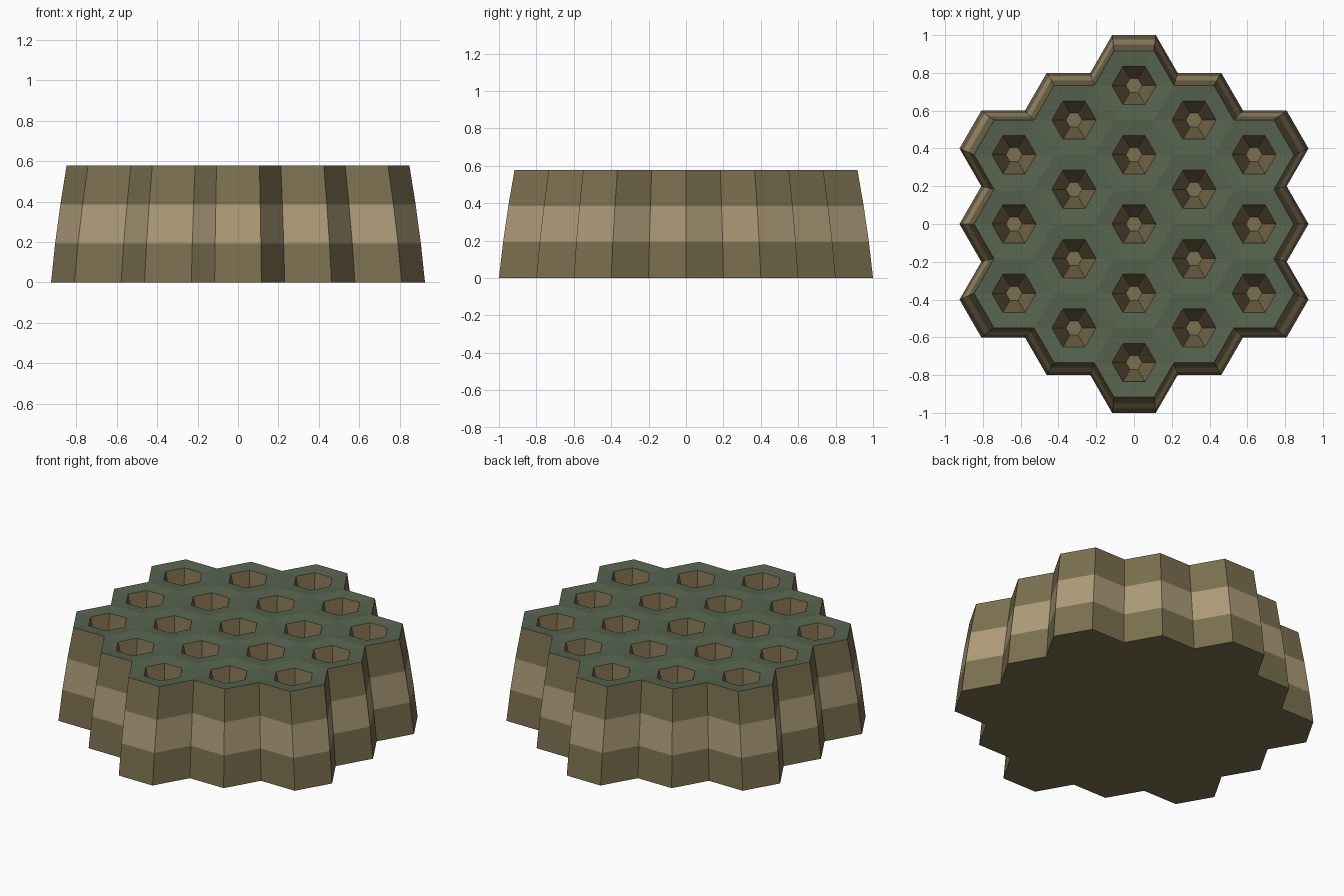
import bpy, bmesh, math
from mathutils import Vector

if "Cube" in bpy.data.objects:
    bpy.data.objects.remove(bpy.data.objects["Cube"])

APOTHEM = 0.2
SIDE = 2 * APOTHEM / math.sqrt(3)
HEIGHT = 0.577
# height and outline scale of each wall ring
RINGS = [(0, 1.0), (HEIGHT / 3, 0.978), (HEIGHT * 2 / 3, 0.95), (HEIGHT, 0.917)]
TOP = RINGS[-1][1]


def material(name, rgb):
    m = bpy.data.materials.new(name)
    m.diffuse_color = (*[(c / 255) ** 2.2 for c in rgb], 1)
    m.use_nodes = True
    m.node_tree.nodes["Principled BSDF"].inputs["Base Color"].default_value = m.diffuse_color
    return m


MATS = [material("olive_brown", (122, 111, 80)), material("tan", (172, 154, 120)),
        material("moss_green", (88, 100, 80)), material("burrow_brown", (122, 108, 78))]

# nineteen cells: columns of 3, 4, 5, 4, 3
CELLS = [(1.5 * SIDE * col, APOTHEM * (2 * row - (4 - abs(col))))
         for col in range(-2, 3) for row in range(5 - abs(col))]


def hexagon(bm, centre, radius, z):
    return [bm.verts.new((centre[0] + radius * math.cos(k * math.pi / 3),
                          centre[1] + radius * math.sin(k * math.pi / 3), z)) for k in range(6)]


def bridge(bm, a, b, mat):
    for k in range(6):
        j = (k + 1) % 6
        bm.faces.new((a[k], a[j], b[j], b[k])).material_index = mat


def finish(bm, name):
    bmesh.ops.remove_doubles(bm, verts=bm.verts, dist=0.0005)
    me = bpy.data.meshes.new(name)
    bm.to_mesh(me)
    bm.free()
    for m in MATS:
        me.materials.append(m)
    bpy.context.collection.objects.link(bpy.data.objects.new(name, me))


# banded outer wall with its underside
bm = bmesh.new()
for c in CELLS:
    bm.faces.new(hexagon(bm, c, SIDE, 0)[::-1])
bmesh.ops.remove_doubles(bm, verts=bm.verts, dist=0.001)
outline = [(e.verts[0].co.copy(), e.verts[1].co.copy()) for e in bm.edges if e.is_boundary]
for a, b in outline:
    if a.cross(b).z < 0:
        a, b = b, a
    for i, ((z0, s0), (z1, s1)) in enumerate(zip(RINGS, RINGS[1:])):
        quad = [Vector((p.x * s, p.y * s, z))
                for p, s, z in ((a, s0, z0), (b, s0, z0), (b, s1, z1), (a, s1, z1))]
        bm.faces.new([bm.verts.new(q) for q in quad]).material_index = 1 if i == 1 else 0
finish(bm, "banded_wall")

# green top with a tapered pit sunk in every cell
bm = bmesh.new()
for c in CELLS:
    c = (c[0] * TOP, c[1] * TOP)
    edge = hexagon(bm, c, SIDE * TOP, HEIGHT)
    rim = hexagon(bm, c, 0.117, HEIGHT - 0.008)
    floor = hexagon(bm, c, 0.043, 0.28)
    bridge(bm, edge, rim, 2)
    bridge(bm, rim, floor, 3)
    bm.faces.new(floor).material_index = 0
finish(bm, "pitted_top")
